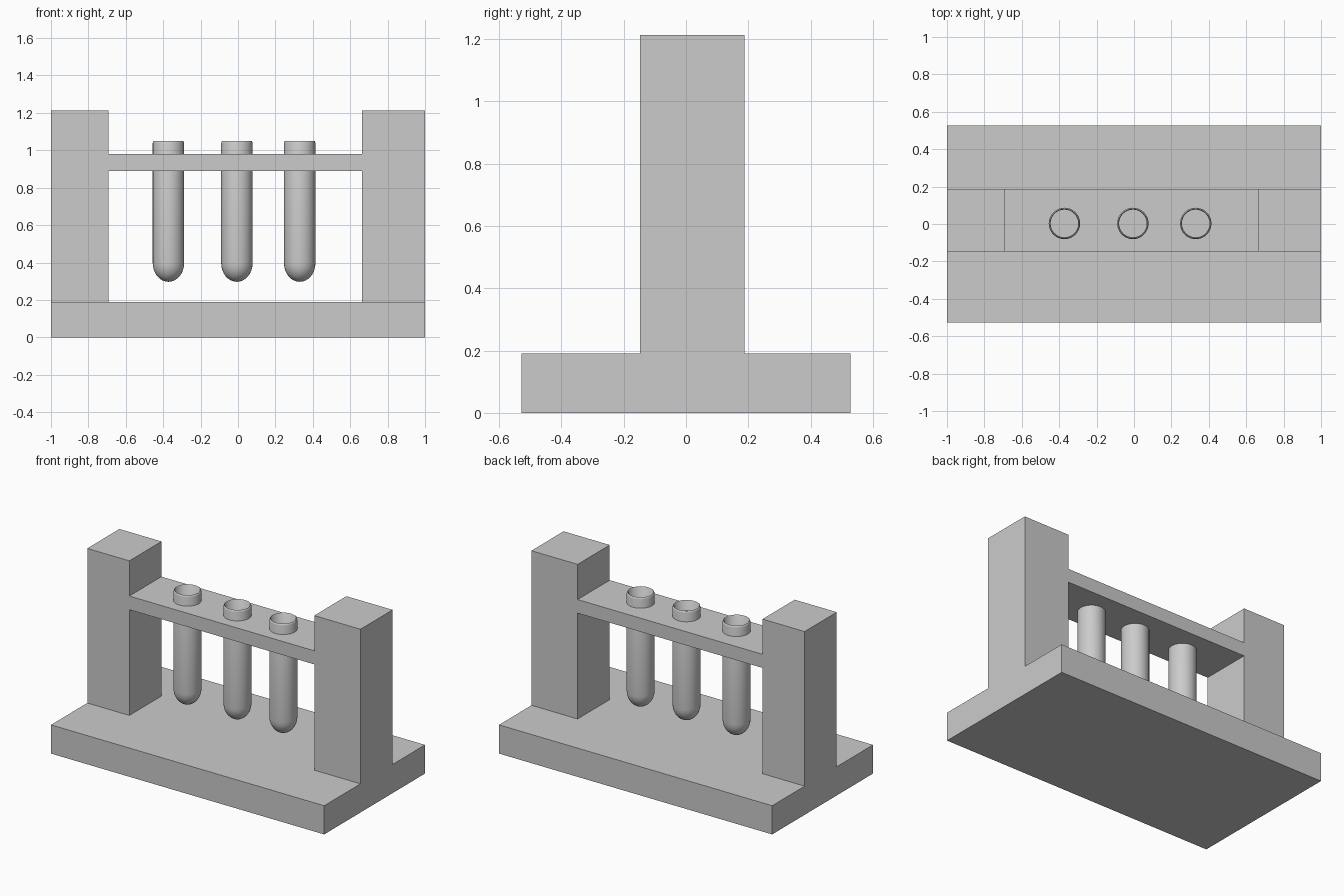
import bpy, bmesh, math
from mathutils import Vector

if "Cube" in bpy.data.objects:
    bpy.data.objects.remove(bpy.data.objects["Cube"])


def box(name, x, y, z):
    """Box from (min, max) pairs."""
    bm = bmesh.new()
    bmesh.ops.create_cube(bm, size=1)
    for v in bm.verts:
        v.co = Vector([r[0] if c < 0 else r[1] for c, r in zip(v.co, (x, y, z))])
    return finish(name, bm)


def finish(name, bm):
    bmesh.ops.recalc_face_normals(bm, faces=bm.faces)
    mesh = bpy.data.meshes.new(name)
    bm.to_mesh(mesh)
    bm.free()
    obj = bpy.data.objects.new(name, mesh)
    bpy.context.collection.objects.link(obj)
    return obj


def tube(name, x, y, profile, steps=32):
    """Lathe an (r, z) profile about a vertical axis."""
    bm = bmesh.new()
    verts = [bm.verts.new((r, 0, z)) for r, z in profile]
    edges = [bm.edges.new(p) for p in zip(verts, verts[1:])]
    bmesh.ops.spin(bm, geom=verts + edges, cent=(0, 0, 0), axis=(0, 0, 1),
                   angle=math.tau, steps=steps)
    bmesh.ops.remove_doubles(bm, verts=bm.verts, dist=0.0005)
    obj = finish(name, bm)
    obj.location = (x, y, 0)
    bpy.ops.object.select_all(action='DESELECT')
    obj.select_set(True)
    bpy.context.view_layer.objects.active = obj
    bpy.ops.object.shade_smooth_by_angle(angle=math.radians(50))


# Base slab, two posts and the crossbar holding the tubes
depth = (-0.148, 0.188)
box("base", (-1, 1), (-0.527, 0.527), (0, 0.19))
box("left_post", (-1, -0.692), depth, (0.19, 1.213))
box("right_post", (0.662, 1), depth, (0.19, 1.213))
box("tube_shelf", (-0.692, 0.662), depth, (0.89, 0.98))

# Hollow tube: round bottom, straight wall, softened rim, inner wall
R, WALL, BOTTOM, TOP, CAP = 0.084, 0.01, 0.297, 1.05, 0.1


def dome(r, low, high, n=8):
    return [(r * math.sin(a), high - (high - low) * math.cos(a))
            for a in (i * math.pi / 2 / n for i in range(n + 1))]


outer = dome(R, BOTTOM, BOTTOM + CAP)
inner = dome(R - WALL, BOTTOM + WALL, BOTTOM + CAP)
rim = [(R, TOP - 0.012), (R - 0.003, TOP - 0.002), (R - 0.006, TOP), (R - WALL, TOP - 0.004)]
profile = outer + rim + inner[::-1]

for side, x in (("left", -0.372), ("middle", -0.006), ("right", 0.33)):
    tube(side + "_test_tube", x, 0.003, profile)
